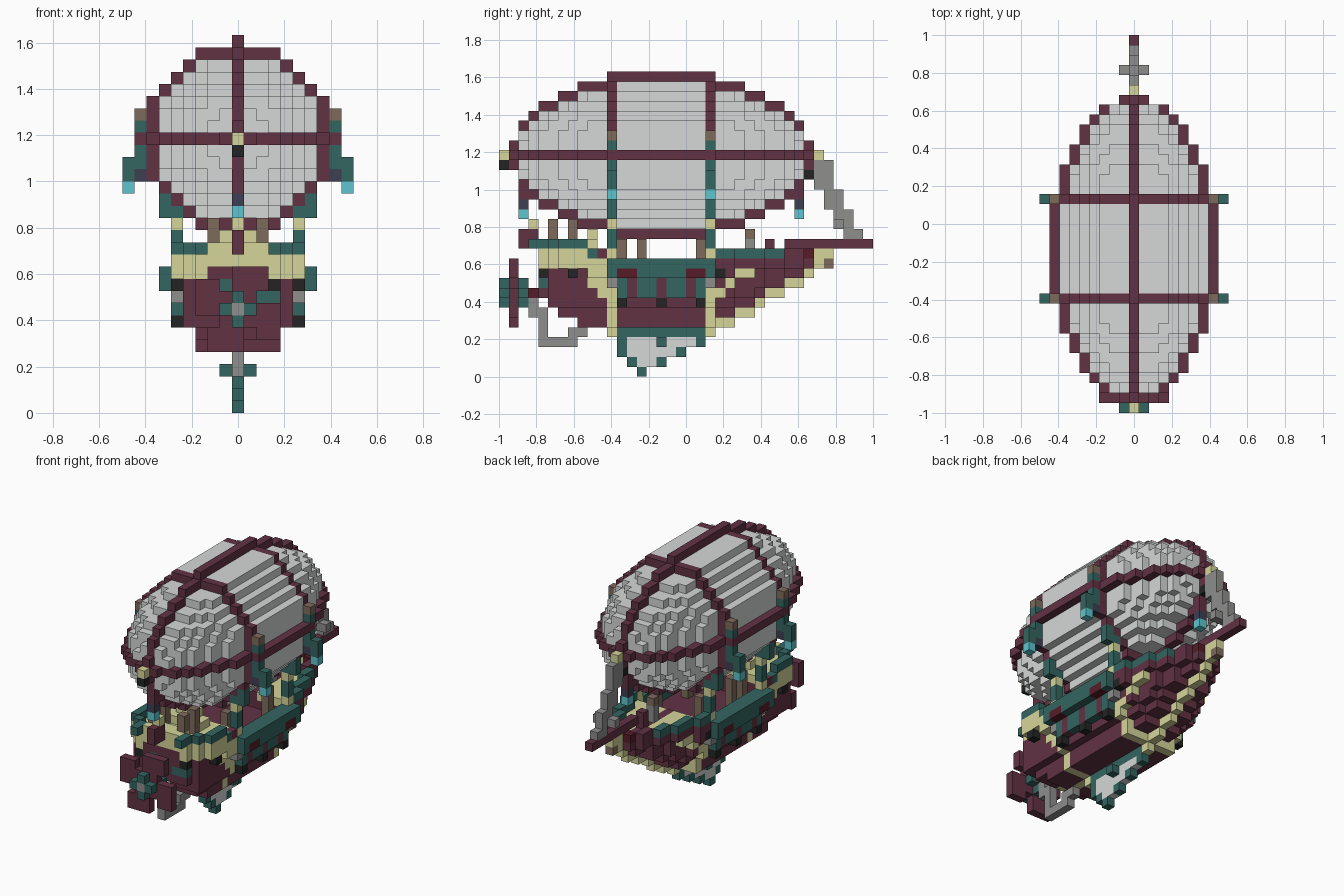
import bpy, bmesh, math
from mathutils import Vector

cube = bpy.data.objects.get("Cube")
if cube:
    bpy.data.objects.remove(cube, do_unlink=True)

U = 2 / 38                       # block size
COLOURS = {
    "plum": (98, 50, 68), "canvas": (213, 216, 215), "teal": (51, 101, 96),
    "straw": (213, 213, 155), "brown": (127, 107, 92), "cyan": (94, 197, 207),
    "black": (35, 36, 36), "iron": (142, 142, 141), "oxblood": (86, 28, 40),
    "slate": (61, 63, 82)}
NAMES = list(COLOURS)


def linear(c):
    c /= 255
    return c / 12.92 if c < 0.04045 else ((c + 0.055) / 1.055) ** 2.4


MATS = []
for name, rgb in COLOURS.items():
    m = bpy.data.materials.new(name)
    m.use_nodes = True
    col = (*map(linear, rgb), 1)
    m.diffuse_color = col
    bsdf = m.node_tree.nodes["Principled BSDF"]
    bsdf.inputs["Base Color"].default_value = col
    bsdf.inputs["Roughness"].default_value = 0.9
    MATS.append(m)

blocks = {}                      # (x, y, z) -> (part, colour)


def span(v):
    return range(v[0], v[1] + 1) if isinstance(v, tuple) else (v,)


def put(part, colour, x, y, z, mirror=False):
    """Fill a box of blocks, inclusive ranges, optionally on both sides."""
    for i in span(x):
        for j in span(y):
            for k in span(z):
                blocks[i, j, k] = (part, colour)
                if mirror:
                    blocks[-i, j, k] = (part, colour)


# Balloon: canvas barrel with ellipsoid ends, raised straps and two rings
MID, AXIS = 16, 22
for j in range(1, 32):
    dy = abs(j - MID)
    n = int(8.5 * math.sqrt(1 - (dy / 15.3) ** 2))
    ring = dy == 5
    limit = 60 if dy < 6 else min(n * n, 60 * (1 - (dy / 14.7) ** 2))
    for i in range(-n, n + 1):
        for k in range(-n, n + 1):
            if i * i + k * k <= limit:
                put("balloon_ring" if ring else "balloon",
                    "plum" if ring else "canvas", i, j, AXIS + k)
    put("side_strap", "plum", (-n, n), j, AXIS)
    put("long_strap", "plum", 0, j, (AXIS - n, AXIS + n))

# Nose and tail caps with hanging lamps
put("balloon_cap", "straw", 0, 0, 22)
put("balloon_cap", "black", 0, 0, 21)
put("balloon_cap", "straw", 0, 32, 22)
put("balloon_cap", "black", 0, 31, 20)
for j in (2, 30):
    put("end_lamp", "plum", 0, j, 18)
    put("end_lamp", "slate", 0, j, 17)
    put("end_lamp", "cyan", 0, j, 16)


# Hull
def hull_shape(j):
    """Deck half width, keel height and deck height along the hull."""
    if j > 21:
        taper = 1 - ((j - 21) / 11.5) ** 1.5
        return max(0, round(5 * taper)), int(5 + (j - 22) * 0.6), 11
    if j < 11:
        return min(4, j - 1), 5 + max(0, 9 - j) // 2 + (j < 5), 10
    return 4, 5, 9


STRIPE = {22: 8, 23: 9, 24: 10, 25: 10, 10: 8, 9: 9}
for j in range(4, 34):
    wide, keel, deck = hull_shape(j)
    for k in range(keel, deck + 1):
        w = wide
        if j > 21:
            w = round(wide * ((k - keel) / max(1, 11 - keel)) ** 0.5)
        elif k < 7:
            w = min(wide, 3)
        put("hull", "plum", (-w, w), j, k)
        if STRIPE.get(j) == k:
            put("hull_stripe", "straw", w, j, k, True)
    put("keel", "straw", 0, j, keel)

# Bow deck and gunwale
for j in range(22, 32):
    w = hull_shape(j)[0]
    if w > 2:
        put("bow_deck", "straw", (1, w - 1), j, 11, True)
    put("bow_rail", "teal" if j < 29 else "plum", w, j, 12, True)
put("bow_rail", "oxblood", 1, 31, 12, True)
put("bow_tip", "straw", 0, (31, 33), 12)
put("bow_tip", "brown", 0, 33, 11)

# Bowsprit and stay chain up to the balloon
put("bowsprit", "plum", 0, (29, 37), 13)
for j, low, high in ((32, 19, 21), (33, 17, 21), (34, 15, 18), (35, 14, 16), (36, 14, 14)):
    put("stay_chain", "iron", 0, j, (low, high))
put("stay_chain", "iron", (-1, 1), 34, 15)
put("bow_post", "iron", 0, 25, (12, 13))
put("bow_post", "brown", 0, 25, 14)
put("bow_post", "plum", 0, 27, (12, 13))

# Waist: side galleries, posts and gun ports
put("waist_wall", "teal", 5, (12, 20), (8, 11), True)
put("gallery", "teal", 6, (12, 20), (10, 11), True)
for j in (13, 16, 19):
    put("gallery_post", "plum", 5, j, (8, 9), True)
for j in (12, 19):
    put("gallery_panel", "oxblood", 6, (j, j + 1), 10, True)
for j in (12, 16, 20):
    put("gun", "black", 5, j, 7, True)
for j in (12, 14, 20):
    put("deck_post", "brown", 3, j, (10, 13), True)

# Stern castle: rounded towards the back, straw sides around a plum face
for j in range(4, 11):
    w = min(5, j - 1)
    put("stern_castle", "straw", w, j, 11, True)
    put("stern_castle", "plum", (1 - w, w - 1), j, 11)
    if j < 9:
        put("stern_castle", "straw", (-w, w), j, 12)
        put("stern_rail", "teal", w, j, 13, True)
put("stern_step", "teal", 5, 9, 12, True)
put("stern_step", "plum", 5, 10, 12, True)
put("stern_step", "straw", (-4, 4), (9, 10), 12)
put("stern_castle", "straw", 5, (9, 10), 10, True)
put("stern_castle", "straw", 4, (9, 10), 9, True)
put("stern_rail", "teal", 3, 3, 13, True)
put("stern_cabin", "straw", (-2, 2), (4, 5), 13)
put("stern_cabin", "straw", (-2, 2), (8, 9), 13)
put("stern_cabin", "straw", (-1, 1), 9, 14)
put("stern_crest", "plum", 0, (2, 3), (13, 14))
put("stern_crest", "straw", 0, 3, 15)
for j in (5, 7):
    put("stern_post", "brown", 2, j, (14 if j == 5 else 13, 15), True)
for j, w in ((4, 3), (7, 5), (22, 5)):
    put("gun", "black", w, j, 10, True)
put("stern_panel", "teal", -1, 4, 10)
put("stern_panel", "teal", (2, 3), 4, 9)

# Rib struts from the keel up to the balloon rings, with side lamps
for j in (11, 21):
    put("rib", "straw", (-3, 3), j, 5)
    put("rib", "straw", 3, j, 6, True)
    put("rib", "straw", 4, j, (7, 8), True)
    put("rib", "straw", 0, j, 4)
    put("strut_foot", "iron", 5, j, 9, True)
    for colour, z in (("teal", 10), ("straw", (11, 12)),
                      ("teal", (13, 14)), ("straw", 15), ("teal", 16)):
        put("strut", colour, 5, j, z, True)
    put("strut", "teal", 6, j, (16, 17), True)
    put("strut_bracket", "teal", 6, j, (10, 11), True)
    put("lamp_arm", "brown", 8, j, 24, True)
    put("lamp_arm", "teal", 8, j, 23, True)
    put("lamp_arm", "teal", 8, j, (20, 21), True)
    put("lamp_arm", "slate", 8, j, 19, True)
    put("lamp_arm", "teal", 9, j, (19, 20), True)
    put("side_lamp", "cyan", 9, j, 18, True)

# Fin under the keel: canvas web with a teal edge
put("fin", "teal", 0, (12, 20), 4)
for k, first, last in ((3, 12, 20), (2, 12, 18), (1, 13, 16), (0, 14, 14)):
    put("fin", "canvas", 0, (first, last), k)
    put("fin", "teal", 0, first, k)
    put("fin", "teal", 0, last, k)
put("fin", "teal", (-1, 1), 16, 3)

# Rudder frame
put("rudder", "iron", 0, 3, (6, 7))
put("rudder", "iron", 0, 4, (3, 6))
put("rudder", "iron", 0, (4, 7), 3)
put("rudder", "iron", 0, (7, 8), 4)
put("rudder", "straw", 0, 8, 5)

# Propeller: four broad pinwheel blades around a cross-shaped hub
for out in range(1, 4):
    for side in range(0, 3):
        if (out, side) == (1, 2):
            continue
        a, b = out, -side
        for turn in range(4):
            put("propeller_blade", "plum", a, 1, 8 + b)
            a, b = -b, a
for j in range(0, 3):
    put("propeller_hub", "teal", (-1, 1), j, 8)
    put("propeller_hub", "teal", 0, j, (7, 9))
put("propeller_hub", "iron", 0, 0, 8)
put("propeller_shaft", "oxblood", 0, (3, 4), 8)

# Skin the blocks: one object per part, only exposed sides
parts = {}
for pos, (part, colour) in blocks.items():
    parts.setdefault(part, []).append((pos, colour))

for part, cells in parts.items():
    bm = bmesh.new()
    verts = {}
    used = sorted({c for _, c in cells}, key=NAMES.index)
    for pos, colour in cells:
        for axis in range(3):
            for s in (0, 1):
                near = list(pos)
                near[axis] += 2 * s - 1
                if tuple(near) in blocks:
                    continue
                loop = []
                for p, q in ((0, 0), (1, 0), (1, 1), (0, 1)):
                    c = list(pos)
                    c[axis] += s
                    c[(axis + 1) % 3] += p
                    c[(axis + 2) % 3] += q
                    c = tuple(c)
                    if c not in verts:
                        verts[c] = bm.verts.new(Vector((c[0] - 0.5, c[1] - 19, c[2])) * U)
                    loop.append(verts[c])
                face = bm.faces.new(loop if s else loop[::-1])
                face.material_index = used.index(colour)
    mesh = bpy.data.meshes.new(part)
    bm.to_mesh(mesh)
    bm.free()
    for c in used:
        mesh.materials.append(MATS[NAMES.index(c)])
    bpy.context.collection.objects.link(bpy.data.objects.new(part, mesh))
